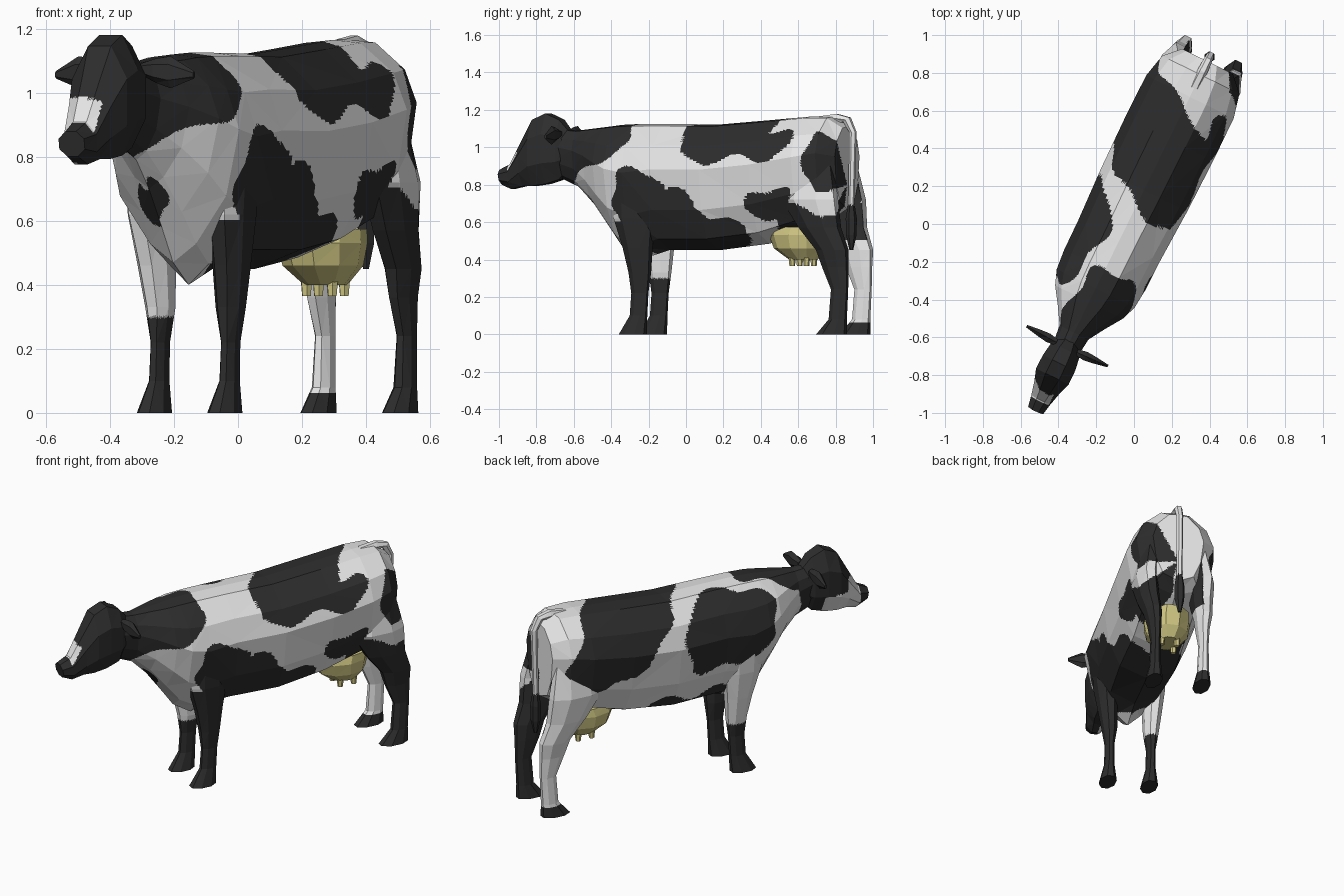
import bpy, bmesh, math
from mathutils import Matrix, Vector as V

if "Cube" in bpy.data.objects:
    bpy.data.objects.remove(bpy.data.objects["Cube"])

# Cow is built along local Y (head at -Y), then turned to its final heading
PLACE = Matrix.Translation((-0.035, 0, 0)) @ Matrix.Rotation(math.radians(-26.2), 4, 'Z')


def material(name, col):
    m = bpy.data.materials.new(name)
    m.diffuse_color = (*col, 1)
    m.use_nodes = True
    m.node_tree.nodes["Principled BSDF"].inputs["Base Color"].default_value = m.diffuse_color
    return m


MATS = [material("white hide", (0.80, 0.80, 0.80)),
        material("black hide", (0.026, 0.026, 0.026)),
        material("udder yellow", (0.64, 0.58, 0.23))]

# Round black patches on the unrolled hide:
# position along body, degrees from spine (+ right), half length, half degrees, slant
PATCHES = [(-.62, 20, .36, 40, 0), (-.77, 0, .13, 100, 0),        # neck
           (.47, -22, .29, 84, -.32), (.43, 44, .29, 17, 0),       # back and left flank
           (-.14, -66, .29, 50, 0),                                # left shoulder
           (-.18, 110, .15, 38, 0), (.01, 128, .21, 33, .3), (.08, 156, .36, 32, .2),  # right shoulder, belly
           (.2, -172, .4, 27, 0),                                  # left belly
           (.6, 114, .13, 19, 0), (.8, 145, .2, 25, 0),            # right thigh
           (.92, 60, .1, 36, 0),                                   # right rump
           (-.515, 180, .045, 20, 0), (-.515, -180, .045, 30, 0)]  # brisket


def hide(p):
    g = math.degrees(math.atan2(p.x, p.z - 0.8))
    wg = g + 6 * math.sin(p.y * 19)                # wobble makes the borders irregular
    s = p.y + 0.02 * math.sin(g * 0.12)
    return int(any(abs((s - a - k * (g - b) / 100) / c) ** 3 + abs((wg - b) / d) ** 3 < 1
                   for a, b, c, d, k in PATCHES))


def loft(name, rings, colour, cuts=0):
    bm = bmesh.new()
    loops = [[bm.verts.new(p) for p in r] for r in rings]
    for a, b in zip(loops, loops[1:]):
        for i in range(len(a)):
            j = (i + 1) % len(a)
            bm.faces.new((a[i], a[j], b[j], b[i]))
    bm.faces.new(loops[0])
    bm.faces.new(loops[-1])
    bmesh.ops.recalc_face_normals(bm, faces=bm.faces)
    bmesh.ops.triangulate(bm, faces=bm.faces)
    if cuts:                                       # fine faces let the patches be cut in
        bmesh.ops.subdivide_edges(bm, edges=bm.edges, cuts=cuts, use_grid_fill=True)
    for f in bm.faces:
        f.material_index = colour(f.calc_center_median())
    bm.transform(PLACE)
    me = bpy.data.meshes.new(name)
    bm.to_mesh(me)
    bm.free()
    for m in MATS:
        me.materials.append(m)
    bpy.context.collection.objects.link(bpy.data.objects.new(name, me))


def ring(c, a, b, n=8):
    # n-sided ellipse around c spanned by half axes a and b
    return [V(c) + V(a) * math.cos(t) + V(b) * math.sin(t)
            for t in (2 * math.pi * (i + 0.5) / n for i in range(n))]


# Body: s, top, bottom, half width, half width of underside
def section(s, zt, zb, w, wb):
    h = zt - zb
    half = [(w * .37, zt - .015 * h), (w * .82, zt - .17 * h), (w, zt - .36 * h),
            (w * .7 + wb * .3, zt - .68 * h), (wb, zb + .09 * h)]
    pts = [(0, zt)] + half + [(0, zb)] + [(-u, z) for u, z in reversed(half)]
    return [V((u, s, z)) for u, z in pts]


BODY = [(-.78, 1.1, .85, .07, .03), (-.64, 1.09, .79, .085, .035), (-.55, 1.1, .7, .14, .05),
        (-.46, 1.11, .58, .2, .07), (-.38, 1.12, .47, .23, .08), (-.27, 1.125, .4, .24, .07),
        (-.1, 1.125, .45, .242, .14), (.2, 1.122, .45, .255, .16), (.5, 1.145, .485, .26, .15),
        (.75, 1.165, .56, .258, .15), (.88, 1.165, .62, .228, .14), (.96, 1.11, .67, .15, .09)]
loft("body", [section(*r) for r in BODY], hide, 13)


# Head: top (s, z), bottom (s, z), half width
def head_colour(p):
    blaze = p.y < -.95 and .87 < p.z < .985 - .2 * max(0, p.x) and p.x < .05
    jaw = p.x < -.01 and p.z < .91 and p.y < -.8
    return int(not (p.y > -1.045 and (blaze or jaw)))


HEAD = [(-.68, 1.08, -.7, .88, .06), (-.74, 1.15, -.74, .825, .09), (-.82, 1.185, -.82, .8, .103),
        (-.9, 1.15, -.9, .79, .104), (-.97, 1.03, -.96, .79, .08), (-1.04, .91, -1.03, .775, .061),
        (-1.105, .88, -1.09, .8, .048)]
loft("head", [ring((0, (a + c) / 2, (b + d) / 2), (0, (a - c) * .53, (b - d) * .53), (w, 0, 0))
              for a, b, c, d, w in HEAD], head_colour, 8)

# Legs: z, s, half length, half width
FRONT = [(.82, -.24, .12, .06), (.62, -.24, .12, .065), (.46, -.225, .085, .055), (.33, -.216, .064, .044),
         (.22, -.216, .05, .026), (.1, -.224, .051, .028), (0, -.258, .08, .05)]
REAR = [(.9, .82, .13, .06), (.72, .82, .17, .068), (.57, .875, .125, .06), (.45, .945, .095, .05),
        (.36, .96, .078, .038), (.24, .985, .05, .028), (.08, .974, .052, .034), (0, .938, .09, .05)]


def leg(name, rows, side, u, colour):
    loft(name, [ring(((u + .07 * max(0, z - .35) * (z < .9)) * side, s, z), (0, d, 0), (w, 0, 0))
                for z, s, d, w in rows], colour, 8)


leg("front_leg_right", FRONT, 1, .12, lambda p: int(p.z < .6) or hide(p))
leg("front_leg_left", FRONT, -1, .125, lambda p: int(p.z < .3))
leg("rear_leg_right", REAR, 1, .142, lambda p: int(p.z < .66 + .05 * math.sin(p.y * 12)) or hide(p))
leg("rear_leg_left", REAR, -1, .142, lambda p: int(p.z < .06 or (p.x > -.14 and p.z > .5)))

# Ears: flat leaves pointing sideways: u, half thickness, half height
EAR = [(.06, .02, .018), (.11, .028, .038), (.16, .022, .05), (.24, .008, .012)]
for side, label in ((1, "right"), (-1, "left")):
    loft("ear_" + label, [ring((u * side, -.73 + .04 * u, 1.08 - .1 * u), (0, d, 0), (0, 0, h), 6)
                          for u, d, h in EAR], lambda p: 1)


# Tail with dark tuft: s, z, radius
def tail_ring(s, z, r):
    t = math.pi / 2 * min(1, max(0, (s - .93) / .05))
    return ring((0, s, z), (0, r * math.sin(t), r * math.cos(t)), (r, 0, 0), 6)


TAIL = [(.8, 1.14, .03), (.9, 1.155, .027), (.96, 1.147, .024), (.995, 1.08, .02), (.985, .7, .017),
        (.985, .62, .03), (.985, .53, .028), (.985, .45, .01)]
loft("tail", [tail_ring(*r) for r in TAIL], lambda p: int(p.z < .69), 4)

# Udder and teats: z, s, half length, half width
UDDER = [(.575, .69, .165, .125), (.53, .675, .168, .135), (.46, .68, .145, .122), (.4, .7, .08, .065)]
loft("udder", [ring((0, s, z), (0, d, 0), (w, 0, 0), 10) for z, s, d, w in UDDER], lambda p: 2)
for u in (-.045, .045):
    for s in (.655, .74):
        loft("teat", [ring((u, s, z), (0, r, 0), (r, 0, 0), 6) for z, r in ((.44, .022), (.365, .015))],
             lambda p: 2)
